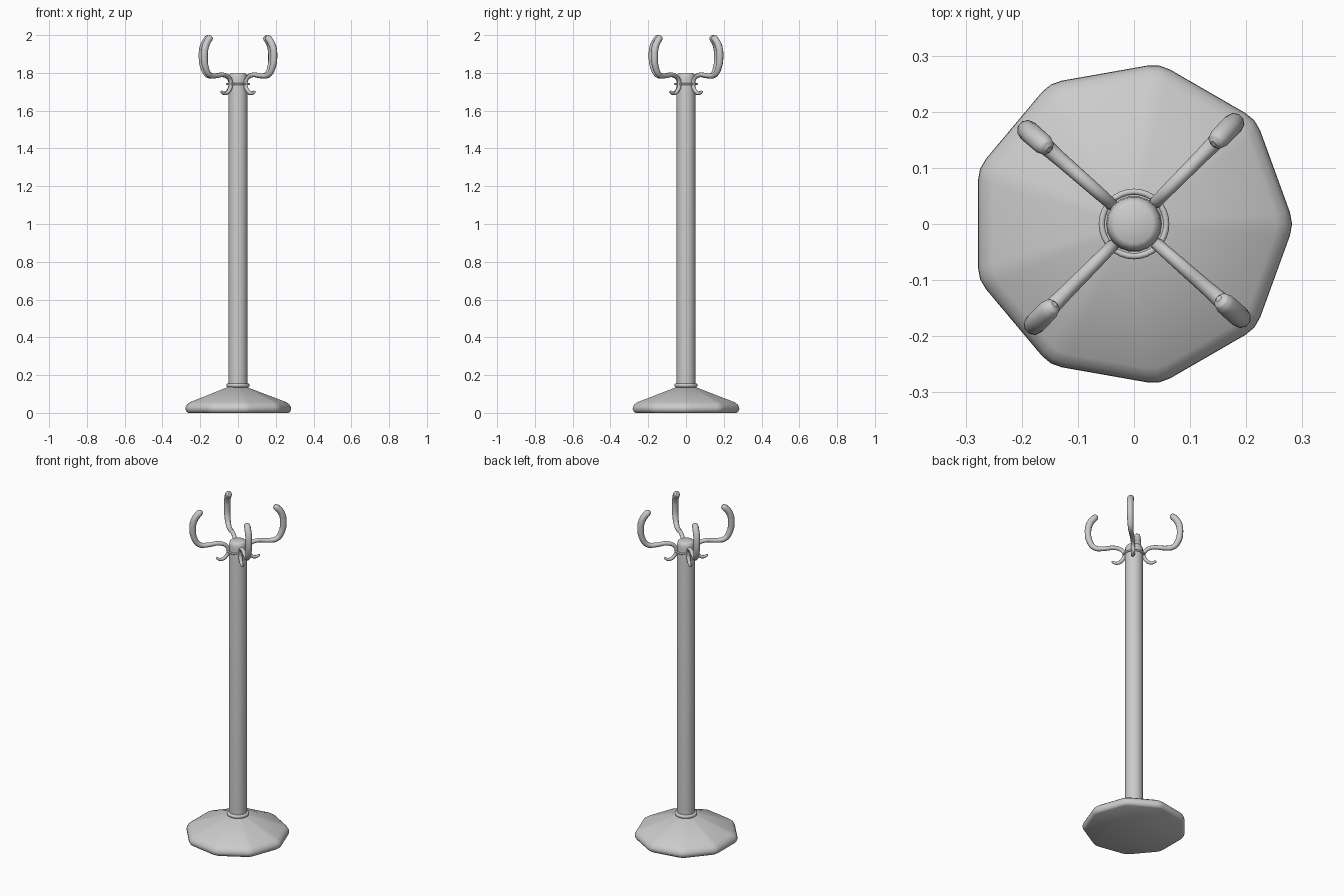
import bpy, bmesh
from math import sin, cos, pi, radians, tan
from mathutils import Vector

if "Cube" in bpy.data.objects:
    bpy.data.objects.remove(bpy.data.objects["Cube"])


def finish(obj, angle=35):
    bpy.ops.object.select_all(action='DESELECT')
    obj.select_set(True)
    bpy.context.view_layer.objects.active = obj
    bpy.ops.object.shade_smooth_by_angle(angle=radians(angle))


def loft(name, rings, angle=35):
    """Skin a stack of closed rings and cap both ends."""
    bm = bmesh.new()
    loops = [[bm.verts.new(p) for p in ring] for ring in rings]
    n = len(loops[0])
    for a, b in zip(loops, loops[1:]):
        for i in range(n):
            j = (i + 1) % n
            bm.faces.new((a[i], a[j], b[j], b[i]))
    bm.faces.new(loops[0][::-1])
    bm.faces.new(loops[-1])
    bmesh.ops.recalc_face_normals(bm, faces=bm.faces)
    me = bpy.data.meshes.new(name)
    bm.to_mesh(me)
    bm.free()
    obj = bpy.data.objects.new(name, me)
    bpy.context.collection.objects.link(obj)
    finish(obj, angle)


def circle(r, z, n):
    return [(r * cos(2 * pi * i / n), r * sin(2 * pi * i / n), z) for i in range(n)]


def nonagon(apothem, z, cx=-0.005):
    """Nine-sided ring with softened corners."""
    R = apothem / cos(pi / 9)
    side = 2 * apothem * tan(pi / 9)
    pts = []
    for k in range(9):
        c, prev, nxt = [Vector((R * cos(a), R * sin(a), z)) for a in
                        (2 * pi * k / 9, 2 * pi * (k - 1) / 9, 2 * pi * (k + 1) / 9)]
        f = 0.11
        p, q = c.lerp(prev, f), c.lerp(nxt, f)
        for v in (p, (p + q) / 4 + c / 2, q):
            pts.append((v.x + cx, v.y, v.z))
    return pts


# Weighted base: rounded rim, shallow cone
loft("base", [nonagon(r, z) for r, z in
              ((0.258, 0.0), (0.267, 0.006), (0.273, 0.018), (0.272, 0.03),
               (0.264, 0.045), (0.248, 0.057), (0.05, 0.136))])

# Pole with rounded top
loft("pole", [circle(r, z, 18) for r, z in
              ((0.05, 0.12), (0.05, 1.765), (0.048, 1.783), (0.043, 1.795), (0.035, 1.8))], 50)

# Collar at the foot and binding ring at the head
for name, z, major, minor in (("foot_collar", 0.146, 0.051, 0.011),
                              ("binding_ring", 1.741, 0.0575, 0.0055)):
    bpy.ops.mesh.primitive_torus_add(location=(0, 0, z), major_radius=major, minor_radius=minor,
                                     major_segments=32, minor_segments=10)
    bpy.context.object.name = name
    finish(bpy.context.object, 60)

# Bent hooks: (distance from axis, height, tube radius), small lower lip to big upper tip
PATH = ((0.121, 1.704, 0.003), (0.117, 1.699, 0.007), (0.092, 1.691, 0.009),
        (0.066, 1.708, 0.0105), (0.053, 1.741, 0.011), (0.066, 1.772, 0.011),
        (0.105, 1.789, 0.012), (0.17, 1.784, 0.013), (0.215, 1.79, 0.015), (0.243, 1.828, 0.017),
        (0.253, 1.885, 0.0185), (0.244, 1.942, 0.019), (0.215, 1.981, 0.0185),
        (0.206, 1.988, 0.015), (0.201, 1.992, 0.006))
for i, deg in enumerate((45.2, 138.7, 225.2, 318.7)):
    cu = bpy.data.curves.new("hook", 'CURVE')
    cu.dimensions = '3D'
    cu.bevel_depth = 1.0
    cu.bevel_resolution = 3
    cu.resolution_u = 4
    cu.use_fill_caps = True
    sp = cu.splines.new('BEZIER')
    sp.bezier_points.add(len(PATH) - 1)
    for bp, (r, z, rad) in zip(sp.bezier_points, PATH):
        bp.co = (r * cos(radians(deg)), r * sin(radians(deg)), z)
        bp.radius = rad
        bp.handle_left_type = bp.handle_right_type = 'AUTO'
    obj = bpy.data.objects.new(f"coat_hook_{i + 1}", cu)
    bpy.context.collection.objects.link(obj)
    bpy.ops.object.select_all(action='DESELECT')
    obj.select_set(True)
    bpy.context.view_layer.objects.active = obj
    bpy.ops.object.convert(target='MESH')
    finish(bpy.context.object, 60)
